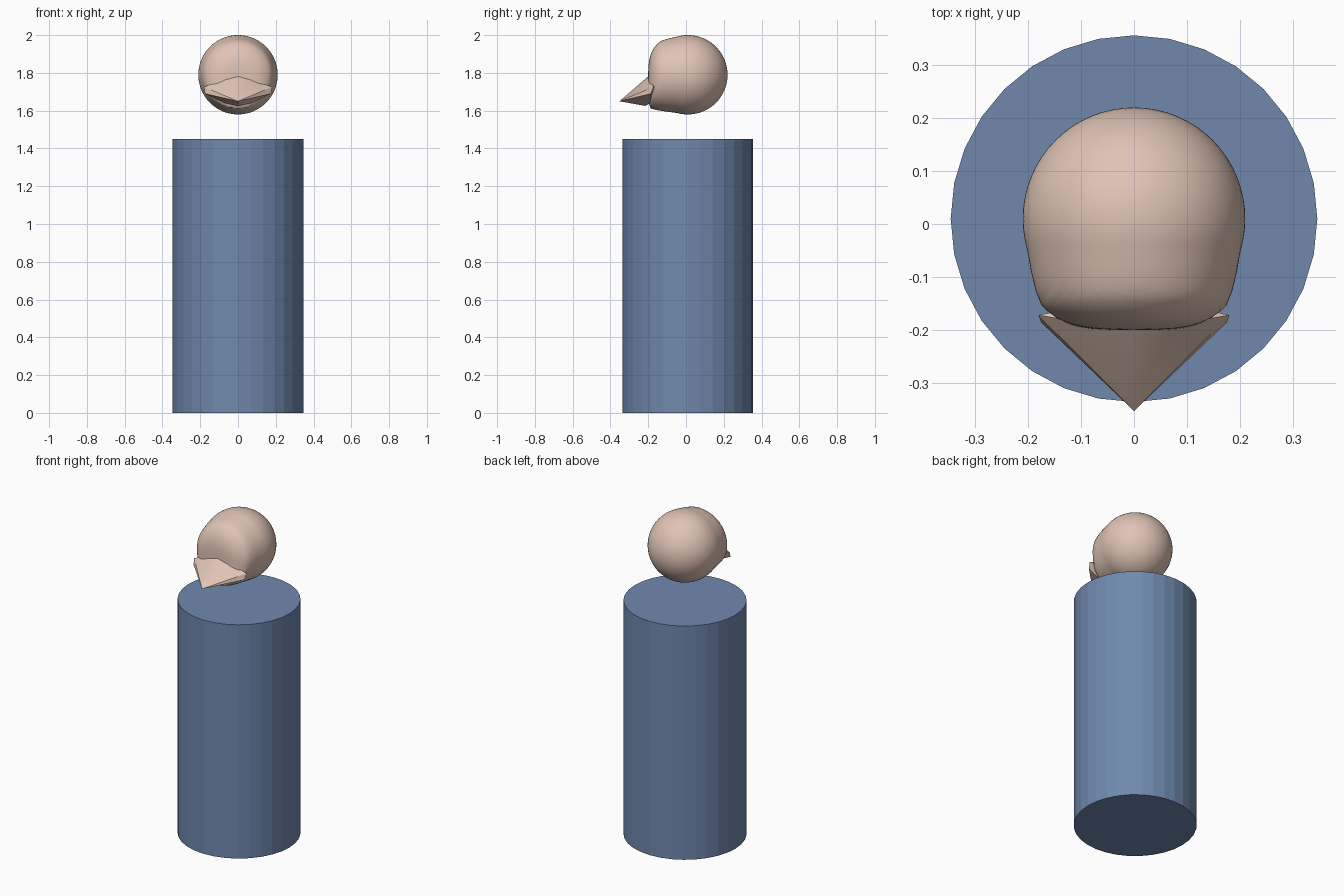
import bpy, bmesh
from math import pi, sin, cos, atan2, sqrt

if "Cube" in bpy.data.objects:
    bpy.data.objects.remove(bpy.data.objects["Cube"])

CY = 0.01  # common axis of body and head


def material(name, rgb):
    m = bpy.data.materials.new(name)
    m.diffuse_color = (*rgb, 1)
    m.use_nodes = True
    m.node_tree.nodes["Principled BSDF"].inputs["Base Color"].default_value = m.diffuse_color
    return m


blue = material("body_blue", (0.16, 0.25, 0.42))
skin = material("skin", (0.74, 0.55, 0.46))

# Body: plain faceted cylinder
bpy.ops.mesh.primitive_cylinder_add(vertices=32, radius=0.346, depth=1.45,
                                    location=(0, CY, 0.725))
body = bpy.context.object
body.name = "body"
body.data.materials.append(blue)

# Head: sphere whose front is squared off into a face, fullest at the chin
R = 0.21
bpy.ops.mesh.primitive_uv_sphere_add(segments=64, ring_count=40, radius=R,
                                     location=(0, CY, 1.79))
head = bpy.context.object
head.name = "head"
for v in head.data.vertices:
    x, y, z = v.co
    if y < -1e-4:
        rho = min(sqrt(x * x + z * z) / R, 1)
        up = sin(atan2(z, abs(x)))
        n = 3.2 - 0.5 * up if up > 0 else 3.2 + 3.3 * up * up
        full = -R * (1 - rho ** n) ** (1 / n)
        t = min(max((-y - 0.06) / 0.05, 0), 1)
        v.co.y = y + (full - y) * t
head.data.materials.append(skin)
bpy.ops.object.shade_smooth_by_angle()

# Beak: broad pointed wedge across the lower face
half = [(0.18, -0.172, 1.725), (0.175, -0.186, 1.69), (0.13, -0.162, 1.73),
        (0.07, -0.275, 1.675), (0.07, -0.19, 1.77), (0.07, -0.19, 1.64)]
centre = [(0, -0.353, 1.65), (0, -0.215, 1.755), (0, -0.19, 1.79),
          (0, -0.215, 1.625)]
bm = bmesh.new()
for p in centre + half + [(-x, y, z) for x, y, z in half]:
    bm.verts.new(p)
hull = bmesh.ops.convex_hull(bm, input=bm.verts)
bmesh.ops.delete(bm, geom=list({g for g in hull["geom_interior"] + hull["geom_unused"]
                                if isinstance(g, bmesh.types.BMVert)}), context='VERTS')
bmesh.ops.recalc_face_normals(bm, faces=bm.faces)
mesh = bpy.data.meshes.new("beak")
bm.to_mesh(mesh)
bm.free()
beak = bpy.data.objects.new("beak", mesh)
bpy.context.collection.objects.link(beak)
mesh.materials.append(skin)
bpy.ops.object.select_all(action='DESELECT')
beak.select_set(True)
bpy.context.view_layer.objects.active = beak
bpy.ops.object.shade_smooth_by_angle()
